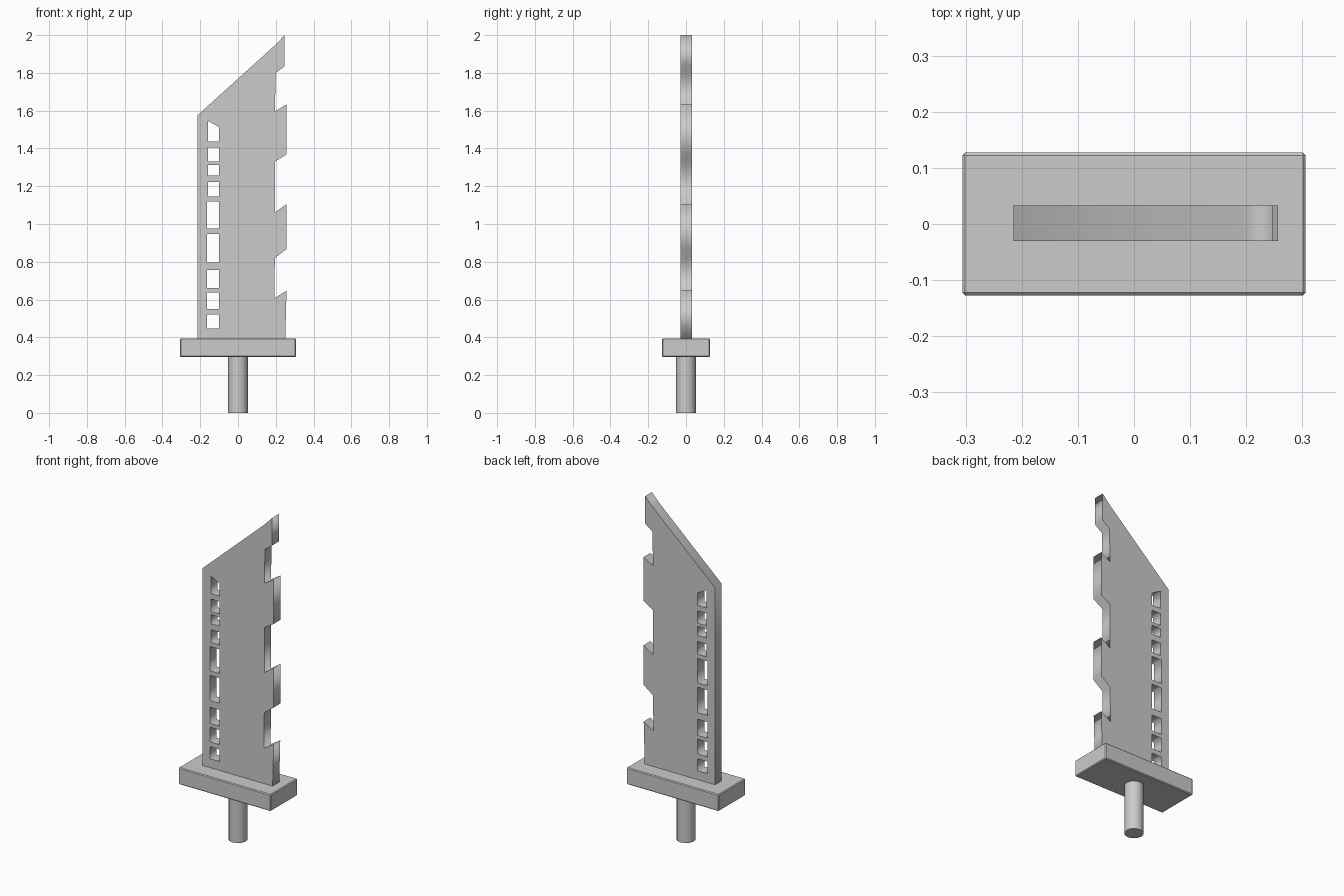
import bpy
from math import pi

if "Cube" in bpy.data.objects:
    bpy.data.objects.remove(bpy.data.objects["Cube"])


def add_loop(curve, points):
    spline = curve.splines.new('POLY')
    spline.points.add(len(points) - 1)
    for p, (x, z) in zip(spline.points, points):
        p.co = (x, z, 0, 1)
    spline.use_cyclic_u = True


# Blade: slanted tip, hooked teeth on the right edge
outline = [(-0.215, 0.39), (-0.215, 1.575), (0.2, 1.95), (0.247, 2.0),
           (0.247, 1.835), (0.2, 1.8)]
for notch_low, tip_high, tip_low, notch_high in [
        (1.595, 1.633, 1.368, 1.33),
        (1.06, 1.105, 0.867, 0.82)]:
    outline += [(0.195, notch_low), (0.257, tip_high),
                (0.257, tip_low), (0.195, notch_high)]
outline += [(0.193, 0.607), (0.257, 0.647), (0.25, 0.39)]

curve = bpy.data.curves.new("blade", 'CURVE')
curve.dimensions = '2D'
curve.fill_mode = 'BOTH'
curve.extrude = 0.0315
add_loop(curve, outline)

# Row of slots near the left edge: bottom, top left, top right
slots = [(1.438, 1.545, 1.513), (1.332, 1.406, 1.406), (1.258, 1.313, 1.313),
         (1.146, 1.222, 1.222), (0.975, 1.12, 1.12), (0.797, 0.948, 0.948),
         (0.66, 0.757, 0.757), (0.549, 0.637, 0.637), (0.448, 0.52, 0.52)]
for low, top_left, top_right in slots:
    left = -0.158 if low > 1.13 else -0.164
    add_loop(curve, [(left, low), (left, top_left), (-0.1, top_right), (-0.1, low)])

blade = bpy.data.objects.new("blade", curve)
bpy.context.collection.objects.link(blade)
blade.rotation_euler = (pi / 2, 0, 0)
blade.location.y = 0.0015
bpy.context.view_layer.objects.active = blade
blade.select_set(True)
bpy.ops.object.convert(target='MESH')

# Guard: thin bevelled block
bpy.ops.mesh.primitive_cube_add(size=1, location=(0, 0, 0.345))
guard = bpy.context.object
guard.name = "guard"
guard.scale = (0.612, 0.255, 0.1)
bpy.ops.object.transform_apply(location=False, rotation=False, scale=True)
bevel = guard.modifiers.new("edge_bevel", 'BEVEL')
bevel.width = 0.005
bevel.segments = 1

# Grip: short round handle
bpy.ops.mesh.primitive_cylinder_add(vertices=12, radius=0.053, depth=0.3,
                                    location=(0, 0, 0.15))
grip = bpy.context.object
grip.name = "grip"
bpy.ops.object.shade_smooth_by_angle(angle=pi / 4)
